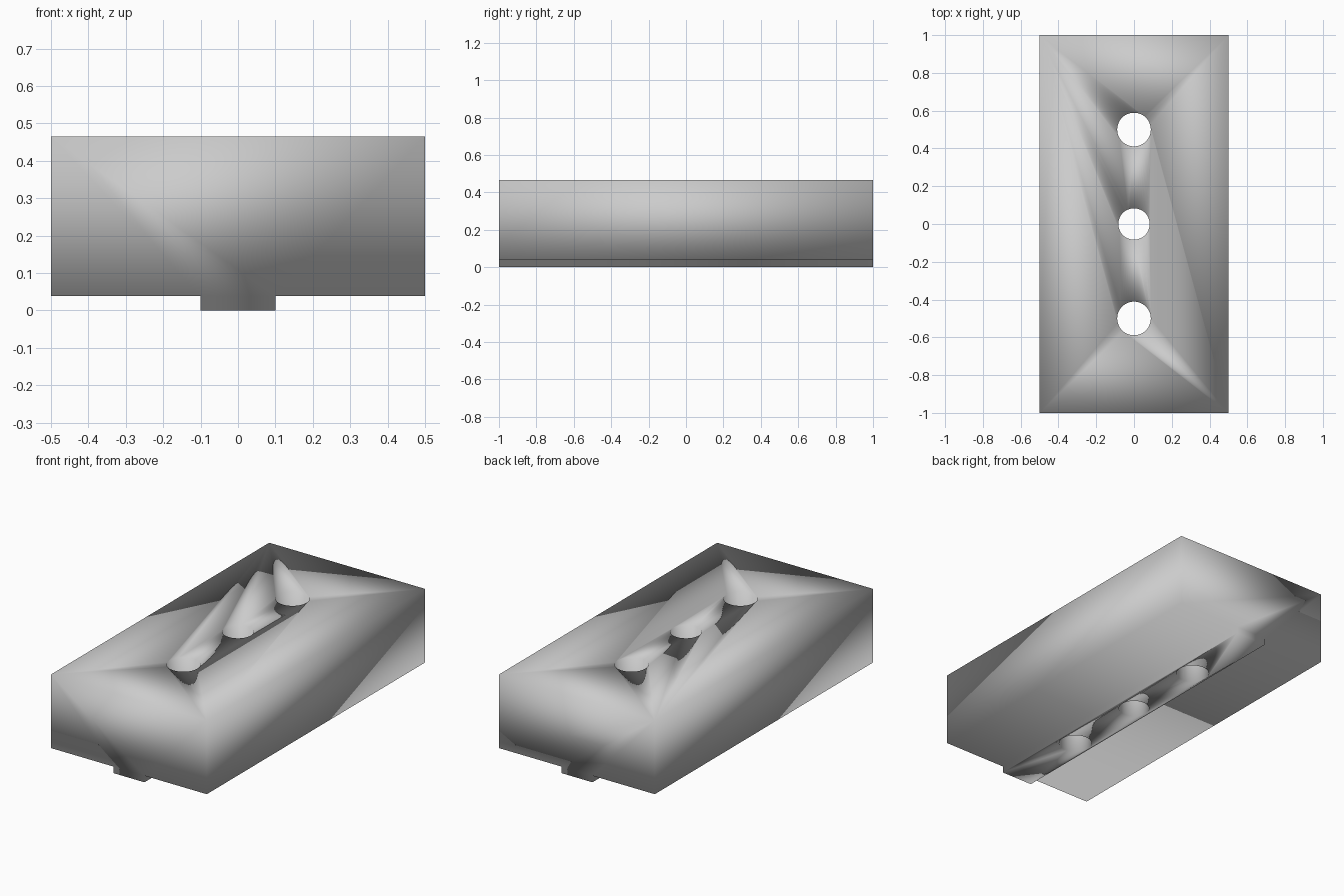
import bpy, bmesh

if "Cube" in bpy.data.objects:
    bpy.data.objects.remove(bpy.data.objects["Cube"])

LENGTH = 2.0
HOLES = [(-0.5, 0.089), (0.0, 0.083), (0.5, 0.089)]   # y position, radius


def extrude_profile(name, points, length):
    """Extrude an x-z outline along y, centred on y = 0."""
    bm = bmesh.new()
    face = bm.faces.new([bm.verts.new((x, -length / 2, z)) for x, z in points])
    moved = bmesh.ops.extrude_face_region(bm, geom=[face])["geom"]
    verts = [v for v in moved if isinstance(v, bmesh.types.BMVert)]
    bmesh.ops.translate(bm, verts=verts, vec=(0, length, 0))
    bmesh.ops.recalc_face_normals(bm, faces=bm.faces)
    mesh = bpy.data.meshes.new(name)
    bm.to_mesh(mesh)
    bm.free()
    obj = bpy.data.objects.new(name, mesh)
    bpy.context.collection.objects.link(obj)
    return obj


# Block with the locating rail underneath, as one T-shaped profile
half = [(0.1, 0.0), (0.1, 0.038), (0.5, 0.038), (0.5, 0.465)]
outline = half + [(-x, z) for x, z in reversed(half)]
block = extrude_profile("drilled_block", outline, LENGTH)

# Three vertical through holes
for y, radius in HOLES:
    bpy.ops.mesh.primitive_cylinder_add(vertices=48, radius=radius, depth=1.0,
                                        location=(0, y, 0.23))
    cutter = bpy.context.object
    cutter.name = "hole_cutter"
    cutter.hide_render = True
    cut = block.modifiers.new("hole", 'BOOLEAN')
    cut.operation = 'DIFFERENCE'
    cut.solver = 'EXACT'
    cut.object = cutter
    bpy.context.view_layer.objects.active = block
    bpy.ops.object.modifier_apply(modifier=cut.name)
    bpy.data.objects.remove(cutter, do_unlink=True)

# Soft shading over the whole part
block.data.shade_smooth()
